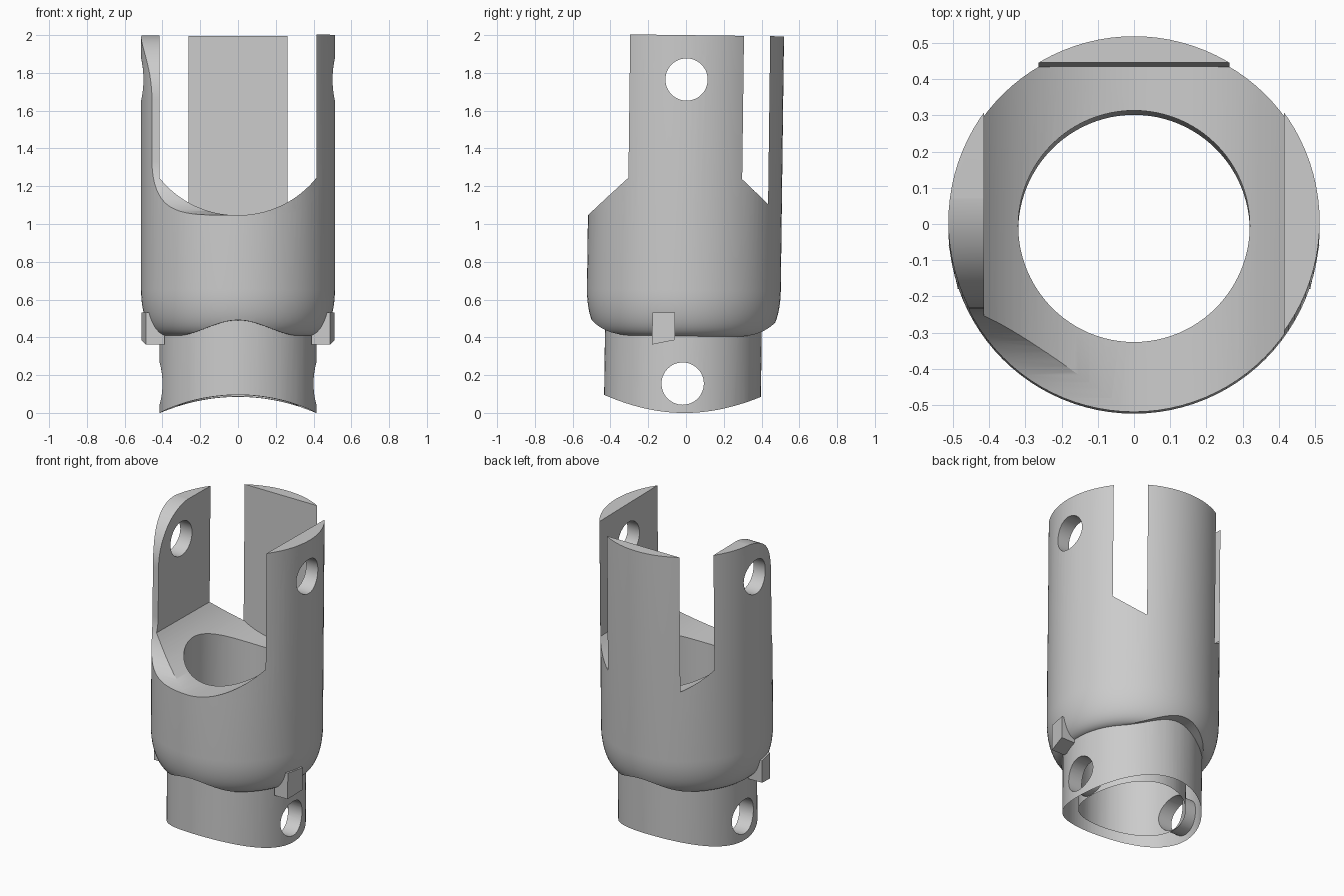
import bpy, bmesh, math
from mathutils import Matrix

cube = bpy.data.objects.get("Cube")
if cube:
    bpy.data.objects.remove(cube)

grey = bpy.data.materials.new("plain grey")
grey.use_nodes = True
grey.diffuse_color = (0.6, 0.6, 0.6, 1)
grey.node_tree.nodes["Principled BSDF"].inputs["Base Color"].default_value = (0.6, 0.6, 0.6, 1)

SEG = 96
R_BODY, R_NECK, R_BORE = 0.513, 0.415, 0.32


def make(name, bm):
    bmesh.ops.recalc_face_normals(bm, faces=bm.faces)
    mesh = bpy.data.meshes.new(name)
    bm.to_mesh(mesh)
    bm.free()
    mesh.materials.append(grey)
    ob = bpy.data.objects.new(name, mesh)
    bpy.context.collection.objects.link(ob)
    return ob


def prism(name, points, axis, lo, hi):
    """Extrude a closed outline along an axis: x takes (y,z), y takes (x,z), z takes (x,y)."""
    bm = bmesh.new()
    i = "xyz".index(axis)
    verts = []
    for p in points:
        co = list(p)
        co.insert(i, lo)
        verts.append(bm.verts.new(co))
    face = bm.faces.new(verts)
    moved = bmesh.ops.extrude_face_region(bm, geom=[face])["geom"]
    step = [0, 0, 0]
    step[i] = hi - lo
    bmesh.ops.translate(bm, vec=step, verts=[v for v in moved if isinstance(v, bmesh.types.BMVert)])
    return make(name, bm)


def circle(r, cu=0, cv=0, n=SEG):
    return [(cu + r * math.cos(2 * math.pi * k / n), cv + r * math.sin(2 * math.pi * k / n)) for k in range(n)]


def lathe(name, profile):
    bm = bmesh.new()
    rings = [[bm.verts.new((x, y, z)) for x, y in circle(r)] for r, z in profile]
    for a, b in zip(rings, rings[1:]):
        for k in range(SEG):
            j = (k + 1) % SEG
            bm.faces.new((a[k], a[j], b[j], b[k]))
    bm.faces.new(rings[0])
    bm.faces.new(rings[-1])
    return make(name, bm)


def combine(ob, other, operation="DIFFERENCE"):
    mod = ob.modifiers.new("combine", "BOOLEAN")
    mod.operation, mod.solver, mod.object = operation, "EXACT", other
    bpy.context.view_layer.update()
    mesh = bpy.data.meshes.new_from_object(ob.evaluated_get(bpy.context.evaluated_depsgraph_get()))
    ob.modifiers.clear()
    ob.data = mesh
    bpy.data.objects.remove(other)


def spread(lo, hi, n):
    return [lo + (hi - lo) * k / n for k in range(n + 1)]


# Outer sleeve with a rounded lower shoulder
shoulder = [(0.40 + (R_BODY - 0.40) * math.sin(t) ** 0.9, 0.65 - 0.245 * math.cos(t))
            for t in spread(0, math.pi / 2, 12)]
housing = lathe("housing", shoulder + [(R_BODY, 2.0)])

# Arched relief under the shoulder, front and back
arch = [(x, 0.405 + 0.04 * (1 + math.cos(math.pi * x / 0.33))) for x in spread(-0.33, 0.33, 32)]
combine(housing, prism("arch_cutter", arch + [(0.33, 0.3), (-0.33, 0.3)], "y", -1, 1))

# Neck
combine(housing, prism("neck", circle(R_NECK), "z", -0.005, 0.8), "UNION")

# Bore
combine(housing, prism("bore_cutter", circle(R_BORE), "z", -1, 1.5))

# Open pocket with a scooped floor, leaving two side arms and a back plate
half, scoop = 0.415, 0.53
floor = [(x, 1.04 + scoop - math.sqrt(scoop ** 2 - x * x)) for x in spread(-half, half, 40)]
combine(housing, prism("pocket_cutter", floor + [(half, 2.3), (-half, 2.3)], "y", -1, 0.44))

# Front of the arms: concave foot, straight edge, rounded top
foot = [(-0.52 + 0.285 * math.sin(t), 1.335 - 0.295 * math.cos(t)) for t in spread(0, math.pi / 2, 20)]
crown = [(0.09 - 0.325 * math.cos(t), 1.66 + 0.341 * math.sin(t)) for t in spread(0, math.pi / 2, 20)]
combine(housing, prism("arm_cutter", [(-1, 1.04)] + foot + crown + [(0.09, 2.3), (-1, 2.3)], "x", -1, 1))

# Cross holes through the arms and the neck
for height in (1.765, 0.155):
    combine(housing, prism("hole_cutter", circle(0.112, 0, height, 48), "x", -1, 1))

# Curved bottom edge of the neck
bottom = [(x, 0.09 - 1.0 + math.sqrt(1.0 - x * x)) for x in spread(-0.45, 0.45, 32)]
combine(housing, prism("bottom_cutter", bottom + [(0.45, -0.4), (-0.45, -0.4)], "y", -1, 1))

parts = [housing]

# Side lugs under the shoulder
for side, label in ((1, "left"), (-1, "right")):
    plan = [(0.39, -0.165), (0.487, -0.165), (0.512, -0.045), (0.39, -0.045)]
    lug = prism(label + "_lug", [(side * x, y) for x, y in plan], "z", 0.36, 0.53)
    for v in lug.data.vertices:
        if v.co.z < 0.4 and v.co.y > -0.1:
            v.co.z += 0.025
    parts.append(lug)

# Slight lean of the whole piece
lean = Matrix.Translation((0, -0.0195, 0)) @ Matrix.Rotation(-0.0127, 4, "X")
bpy.ops.object.select_all(action="DESELECT")
for ob in parts:
    ob.data.transform(lean)
    ob.select_set(True)
bpy.context.view_layer.objects.active = housing
bpy.ops.object.shade_smooth_by_angle(angle=math.radians(30))
